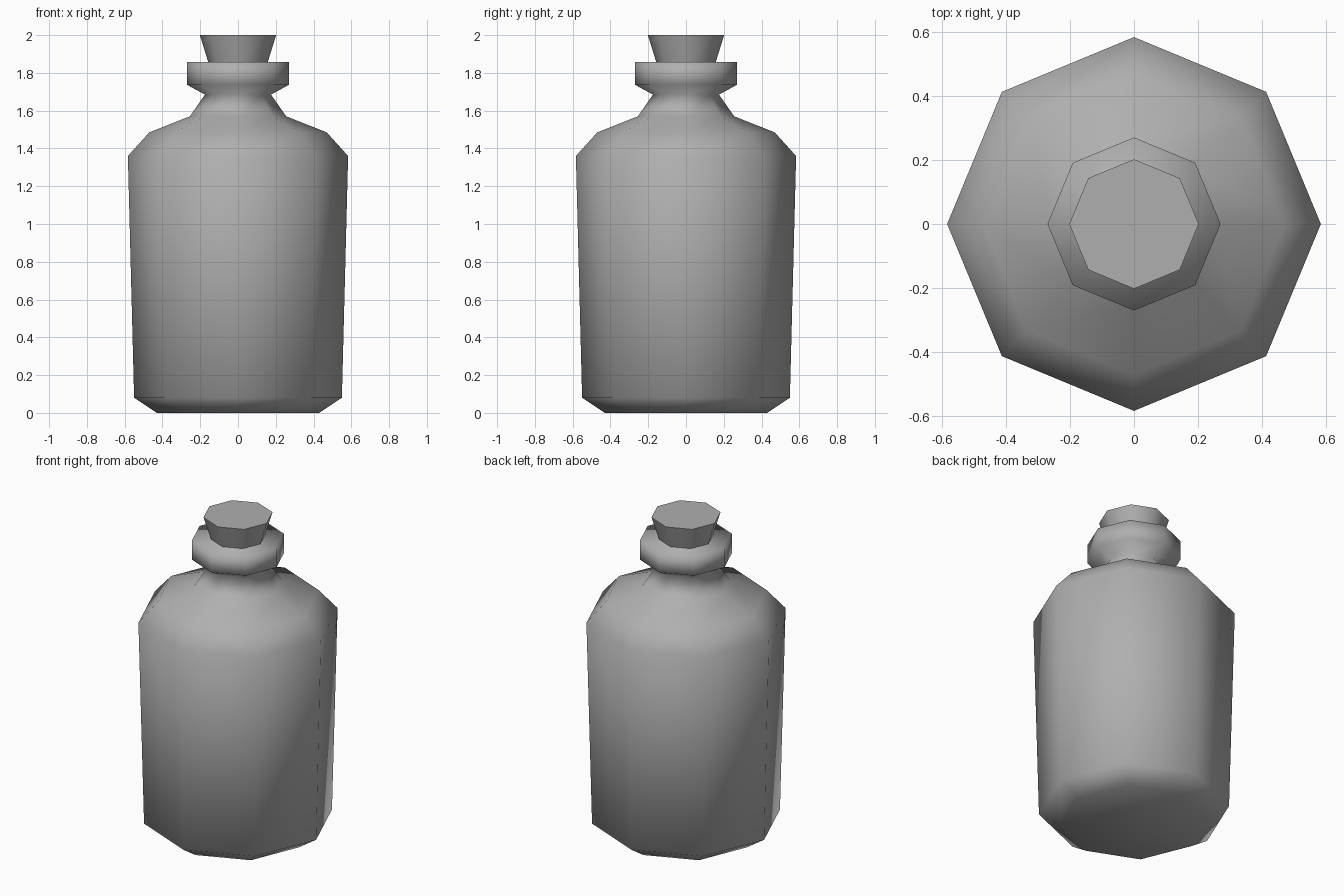
import bpy, bmesh, math

if "Cube" in bpy.data.objects:
    bpy.data.objects.remove(bpy.data.objects["Cube"])

SIDES = 8

# Dark grey shared by both parts
grey = bpy.data.materials.new("dark_grey")
grey.diffuse_color = (0.43, 0.43, 0.43, 1)
grey.use_nodes = True
grey.node_tree.nodes["Principled BSDF"].inputs["Base Color"].default_value = grey.diffuse_color


def lathe(name, profile):
    """Closed eight-sided solid from (radius, height) points, bottom to top."""
    bm = bmesh.new()
    rings = []
    for r, z in profile:
        rings.append([bm.verts.new((r * math.cos(i * math.tau / SIDES),
                                    r * math.sin(i * math.tau / SIDES), z))
                      for i in range(SIDES)])
    for low, high in zip(rings, rings[1:]):
        for i in range(SIDES):
            j = (i + 1) % SIDES
            bm.faces.new((low[i], low[j], high[j], high[i]))
    bm.faces.new(rings[0][::-1])
    bm.faces.new(rings[-1])
    for f in bm.faces:
        f.smooth = True
    mesh = bpy.data.meshes.new(name)
    bm.to_mesh(mesh)
    bm.free()
    mesh.materials.append(grey)
    obj = bpy.data.objects.new(name, mesh)
    bpy.context.collection.objects.link(obj)
    return obj


# Bottle: chamfered foot, body, shoulder, neck and lip, smooth all over
lathe("bottle", [(0.43, 0), (0.55, 0.08), (0.583, 1.36), (0.47, 1.485),
                 (0.255, 1.57), (0.175, 1.685), (0.27, 1.737), (0.27, 1.857)])

# Cork: flared stopper with a crisp flat top
cork = lathe("cork", [(0.152, 1.84), (0.202, 2.0)])
bpy.context.view_layer.objects.active = cork
cork.select_set(True)
bpy.ops.object.shade_smooth_by_angle(angle=math.radians(60))
